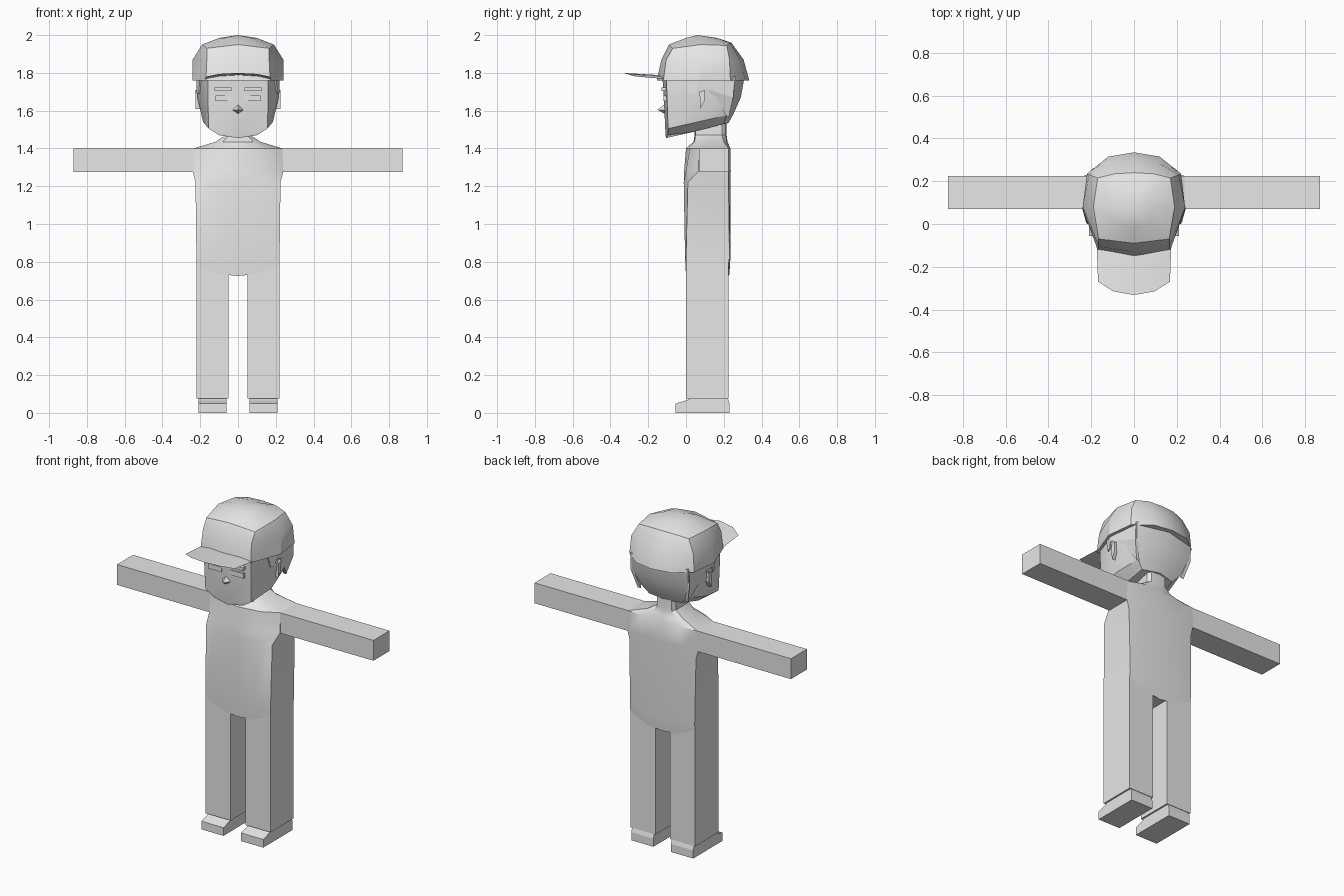
import bpy, bmesh, math

if "Cube" in bpy.data.objects:
    bpy.data.objects.remove(bpy.data.objects["Cube"])

grey = bpy.data.materials.new("plain_grey")
grey.diffuse_color = (0.8, 0.8, 0.8, 1)
grey.use_nodes = True
grey.node_tree.nodes["Principled BSDF"].inputs["Base Color"].default_value = grey.diffuse_color


def finish(name, bm, smooth=False):
    bmesh.ops.recalc_face_normals(bm, faces=bm.faces)
    me = bpy.data.meshes.new(name)
    bm.to_mesh(me)
    bm.free()
    me.materials.append(grey)
    ob = bpy.data.objects.new(name, me)
    bpy.context.collection.objects.link(ob)
    if smooth:
        bpy.ops.object.select_all(action='DESELECT')
        ob.select_set(True)
        bpy.context.view_layer.objects.active = ob
        bpy.ops.object.shade_smooth_by_angle(angle=math.radians(30))
    return ob


def loft(name, rings, tip=None):
    """Skin half rings, each running front to back, mirrored across x = 0."""
    bm = bmesh.new()
    loops = []
    for z, half in rings:
        pts = [(p[0], p[1], p[2] if len(p) > 2 else z) for p in half]
        pts += [(-x, y, h) for x, y, h in pts[-2:0:-1]]
        loops.append([bm.verts.new(p) for p in pts])
    n = len(loops[0])
    for a, b in zip(loops, loops[1:]):
        for i in range(n):
            j = (i + 1) % n
            bm.faces.new((a[i], a[j], b[j], b[i]))
    bm.faces.new(loops[0][::-1])
    if tip:
        t = bm.verts.new(tip)
        for i in range(n):
            bm.faces.new((loops[-1][i], loops[-1][(i + 1) % n], t))
    else:
        bm.faces.new(loops[-1])
    return finish(name, bm, True)


def prism(name, profile, x0, x1):
    """Extrude a (y, z) profile along x; x0 and x1 are numbers or functions of y, z."""
    bm = bmesh.new()
    sides = []
    for fx in (x0, x1):
        sides.append([bm.verts.new((fx(y, z) if callable(fx) else fx, y, z)) for y, z in profile])
    a, b = sides
    for i in range(len(a)):
        j = (i + 1) % len(a)
        bm.faces.new((a[i], a[j], b[j], b[i]))
    caps = [bm.faces.new(a[::-1]), bm.faces.new(b)]
    bmesh.ops.triangulate(bm, faces=caps)
    return finish(name, bm)


def rect(y0, y1, z0, z1):
    return [(y0, z0), (y1, z0), (y1, z1), (y0, z1)]


# Torso with shoulders and neck
loft("torso", [
    (.725, [(0, 0), (.1, 0, .735), (.22, 0, .79), (.22, .225, .79), (.1, .23, .735), (0, .225)]),
    (.82, [(0, -.005), (.12, -.005), (.22, 0), (.22, .23), (.12, .235), (0, .235)]),
    (1.22, [(0, -.012), (.15, -.012), (.225, .01), (.225, .225), (.13, .235), (0, .235)]),
    (1.28, [(0, -.01), (.16, 0), (.24, .065), (.24, .225), (.13, .237), (0, .237)]),
    (1.40, [(0, 0), (.14, .02), (.235, .07), (.235, .225), (.13, .235), (0, .235)]),
    (1.435, [(0, .04), (.08, .045), (.12, .08), (.12, .2), (.08, .215), (0, .22)]),
    (1.47, [(0, .045), (.05, .05), (.065, .08), (.065, .19), (.05, .21), (0, .215)]),
    (1.56, [(0, .045), (.05, .05), (.065, .08), (.065, .19), (.05, .21), (0, .215)]),
])

# Head with angled jaw
loft("head", [
    (1.455, [(0, -.105), (.10, -.095, 1.47), (.12, .05, 1.49), (.11, .2, 1.53), (0, .225, 1.535)]),
    (1.5, [(0, -.108, 1.465), (.155, -.095, 1.505), (.185, .06, 1.54), (.15, .215, 1.575), (0, .25, 1.58)]),
    (1.67, [(0, -.118), (.16, -.10), (.215, .06), (.19, .25), (0, .29)]),
    (1.78, [(0, -.125), (.16, -.105), (.215, .06), (.195, .26), (0, .31)]),
])

# Cap crown
loft("cap", [
    (1.76, [(0, -.155), (.17, -.12), (.24, .07), (.22, .235), (.12, .315), (0, .335)]),
    (1.87, [(0, -.13), (.165, -.105), (.24, .08), (.21, .23), (.115, .285), (0, .305)]),
    (1.95, [(0, -.09), (.165, -.07, 1.93), (.19, .08), (.17, .215, 1.945), (.09, .235, 1.958), (0, .24, 1.96)]),
    (1.985, [(0, -.015, 1.975), (.07, 0), (.1, .08), (.08, .15), (.04, .165), (0, .165, 1.98)]),
], tip=(0, .06, 2.0))

# Cap visor, arched in the middle
bm = bmesh.new()
columns = [(-.175, -.27, 1.766), (-.1, -.315, 1.78), (0, -.332, 1.785),
           (.1, -.315, 1.78), (.175, -.27, 1.766)]
for x, y, z in columns:
    for t in (0, 1):
        bm.verts.new((x * (1 - .04 * t), -.09 + (y + .09) * t, z + .015 * t))
bm.verts.ensure_lookup_table()
faces = [bm.faces.new([bm.verts[k] for k in (2 * i, 2 * i + 1, 2 * i + 3, 2 * i + 2)]) for i in range(4)]
bmesh.ops.solidify(bm, geom=faces, thickness=.014)
finish("visor", bm, True)


def hair_x(y, z):
    """Half width of the hair, just outside the side of the head."""
    side = .215 - (.06 - y) * .32 if y < .06 else .215 - (y - .06) * .11
    return side - max(0, 1.67 - z) * .3 + .006


for s, side in ((1, "left"), (-1, "right")):
    # Limbs and shoes
    prism(side + "_arm", rect(.07, .225, 1.275, 1.4), s * .2, s * .87)
    prism(side + "_leg", rect(0, .225, .075, .79), s * .05, s * .22)
    prism(side + "_shoe", [(-.055, 0), (.23, 0), (.23, .05), (.222, .076), (.02, .076), (0, .066), (-.055, .05)],
          s * .06, s * .21)
    # Hair beside and behind the ear
    outer = lambda y, z: s * hair_x(y, z)
    inner = lambda y, z: s * (hair_x(y, z) - .02)
    prism(side + "_sideburn", [(0, 1.77), (.02, 1.69), (.05, 1.69), (.06, 1.73), (.06, 1.77)], inner, outer)
    prism(side + "_hair", [(.06, 1.73), (.11, 1.72), (.225, 1.56), (.25, 1.67), (.255, 1.77), (.06, 1.77)],
          inner, outer)
    # Ear, eyebrow and eye
    prism(side + "_ear", [(.072, 1.70), (.10, 1.71), (.097, 1.65), (.075, 1.61)], s * .18, s * .224)
    prism(side + "_eyebrow", rect(-.13, -.1, 1.703, 1.722), s * .035, s * .125)
    prism(side + "_eye", rect(-.119, -.1, 1.65, 1.68), s * .03, s * .12)

# Pointed nose
bm = bmesh.new()
tip = bm.verts.new((0, -.15, 1.605))
base = [bm.verts.new(p) for p in ((-.036, -.1, 1.602), (0, -.1, 1.575), (.036, -.1, 1.602), (0, -.1, 1.645))]
for i in range(4):
    bm.faces.new((base[i], base[(i + 1) % 4], tip))
bm.faces.new(base)
finish("nose", bm)
